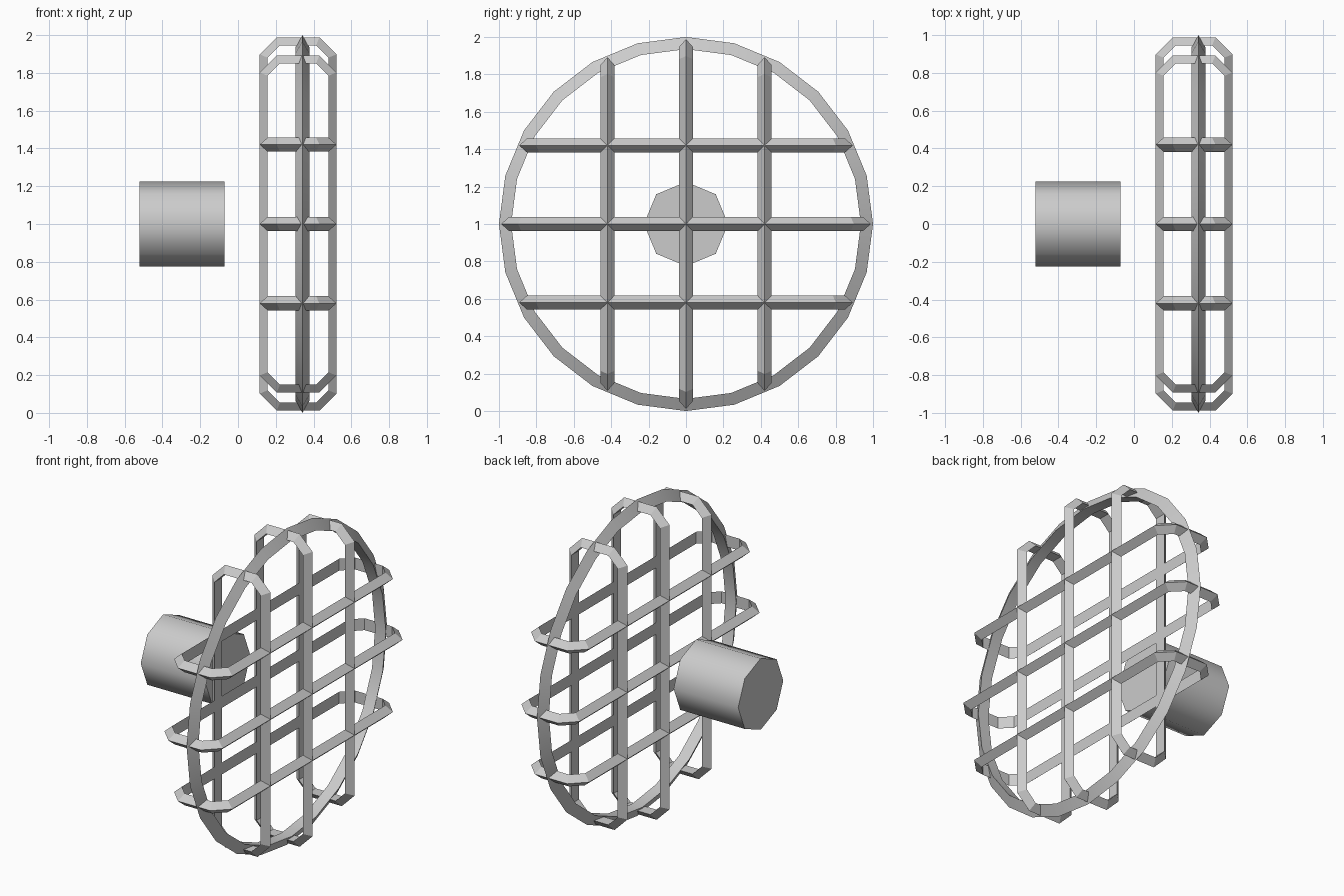
import bpy, bmesh
from math import sin, cos, pi, radians

if "Cube" in bpy.data.objects:
    bpy.data.objects.remove(bpy.data.objects["Cube"])

HALF_W = 0.0375          # half width of the triangular wire
CAGE_X = 0.318           # centre of the cage hoops
RING_X = 0.341


def wire_hoop(name, outer, inner, place, smooth=False):
    """Closed hoop of triangular section: one ridge outside, flat base inside."""
    bm = bmesh.new()
    rows = []
    for (a, b), (c, d) in zip(outer, inner):
        rows.append([bm.verts.new(place(a, b, 0)),
                     bm.verts.new(place(c, d, HALF_W)),
                     bm.verts.new(place(c, d, -HALF_W))])
    n = len(rows)
    for i in range(n):
        p, q = rows[i], rows[(i + 1) % n]
        for k in range(3):
            m = (k + 1) % 3
            bm.faces.new((p[k], p[m], q[m], q[k]))
    bmesh.ops.recalc_face_normals(bm, faces=bm.faces)
    finish(name, bm, 30 if smooth else None)


def finish(name, bm, angle=None):
    me = bpy.data.meshes.new(name)
    bm.to_mesh(me)
    bm.free()
    ob = bpy.data.objects.new(name, me)
    bpy.context.collection.objects.link(ob)
    if angle:
        bpy.ops.object.select_all(action='DESELECT')
        ob.select_set(True)
        bpy.context.view_layer.objects.active = ob
        bpy.ops.object.shade_smooth_by_angle(angle=radians(angle))


def chamfered(hx, hl, cut):
    """Rectangle outline with cut corners, centred on the cage."""
    quarter = [(hx, hl - cut), (hx - cut, hl)]
    pts = quarter + [(-x, l) for x, l in reversed(quarter)]
    pts += [(-x, -l) for x, l in pts]
    return [(CAGE_X + x, l) for x, l in pts]


# Upright and level cage hoops
T = 0.042
CUT = 0.09
INNER_CUT = CUT - T * (2 - 2 ** 0.5)
for offset, half, label in ((-0.42, 0.892, "a"), (0, 0.988, "b"), (0.42, 0.892, "c")):
    outer = chamfered(0.203, half, CUT)
    inner = chamfered(0.203 - T, half - T, INNER_CUT)
    wire_hoop("upright_hoop_" + label, outer, inner,
              lambda x, l, w: (x, offset + w, 1 + l))
    wire_hoop("level_hoop_" + label, outer, inner,
              lambda x, l, w: (x, l, 1 + offset + w))


# Round outer ring
def circle(r, n=24):
    return [(r * cos(2 * pi * i / n), r * sin(2 * pi * i / n)) for i in range(n)]


wire_hoop("outer_ring", circle(1.0), circle(0.935),
          lambda y, z, w: (RING_X + w, y, 1 + z), smooth=True)

# Eight-sided motor housing behind the cage
bm = bmesh.new()
ends = [[bm.verts.new((x, y, 1 + z)) for y, z in circle(0.225, 8)] for x in (-0.522, -0.071)]
for i in range(8):
    j = (i + 1) % 8
    bm.faces.new((ends[0][i], ends[0][j], ends[1][j], ends[1][i]))
for end in ends:
    bm.faces.new(end)
bmesh.ops.recalc_face_normals(bm, faces=bm.faces)
finish("motor_housing", bm, 60)
